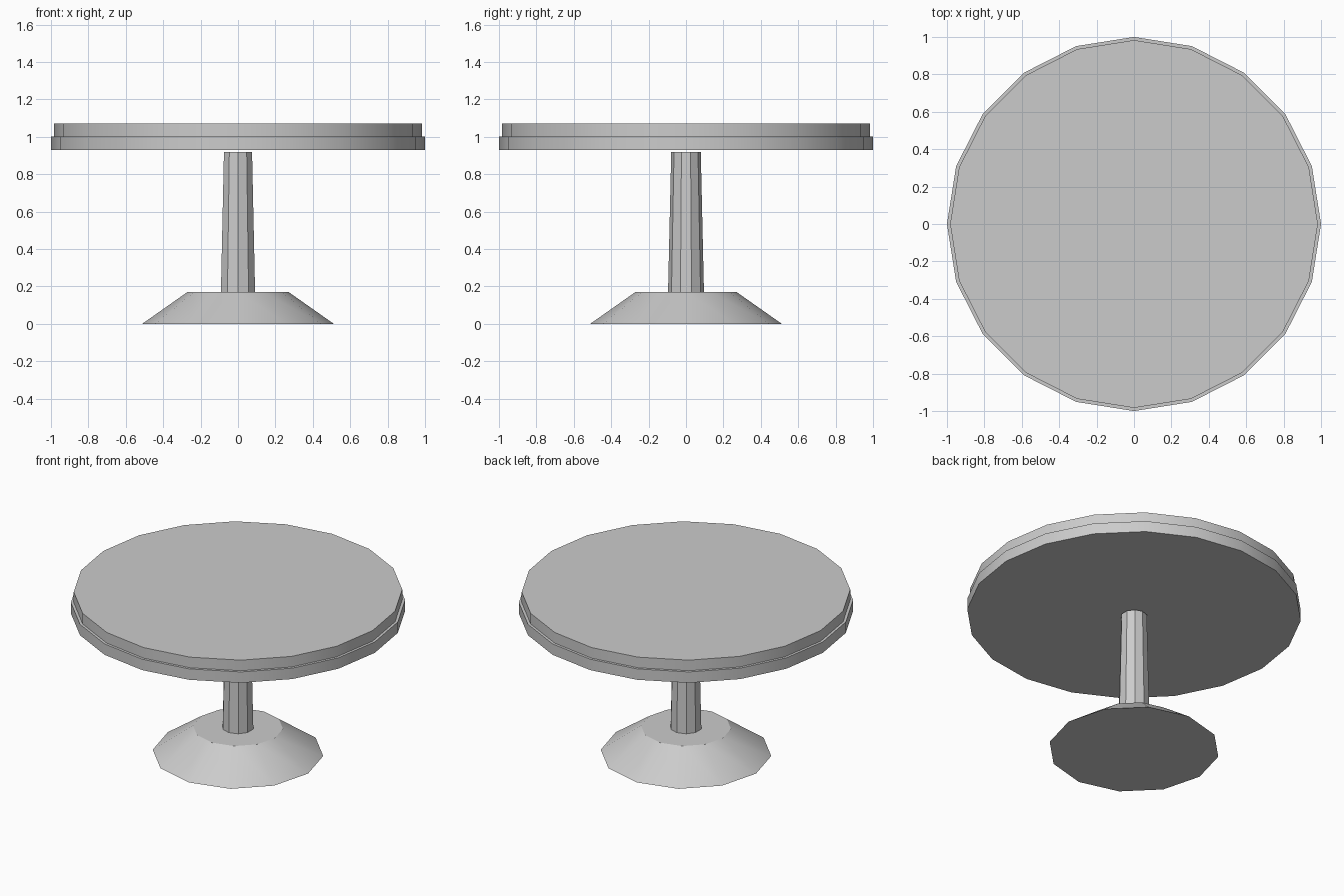
import bpy
import math

cube = bpy.data.objects.get("Cube")
if cube:
    bpy.data.objects.remove(cube, do_unlink=True)

# Single plain grey finish
grey = bpy.data.materials.new("plain_grey")
grey.use_nodes = True
colour = (0.6, 0.6, 0.6, 1)
grey.diffuse_color = colour
grey.node_tree.nodes["Principled BSDF"].inputs["Base Color"].default_value = colour


def tapered_disc(name, sides, bottom_radius, top_radius, bottom, top):
    """Upright prism or truncated cone between two heights."""
    bpy.ops.mesh.primitive_cone_add(
        vertices=sides, radius1=bottom_radius, radius2=top_radius,
        depth=top - bottom, location=(0, 0, (bottom + top) / 2))
    part = bpy.context.object
    part.name = name
    part.data.name = name
    part.data.materials.append(grey)
    bpy.ops.object.shade_smooth_by_angle(angle=math.radians(30))
    return part


# Foot and central column
tapered_disc("pedestal_base", 12, 0.512, 0.27, 0, 0.17)
tapered_disc("column", 10, 0.096, 0.079, 0.17, 0.918)

# Two stacked slabs forming the table top
tapered_disc("lower_top", 20, 1.0, 1.0, 0.928, 1.0)
tapered_disc("upper_top", 20, 0.983, 0.983, 1.0, 1.07)
